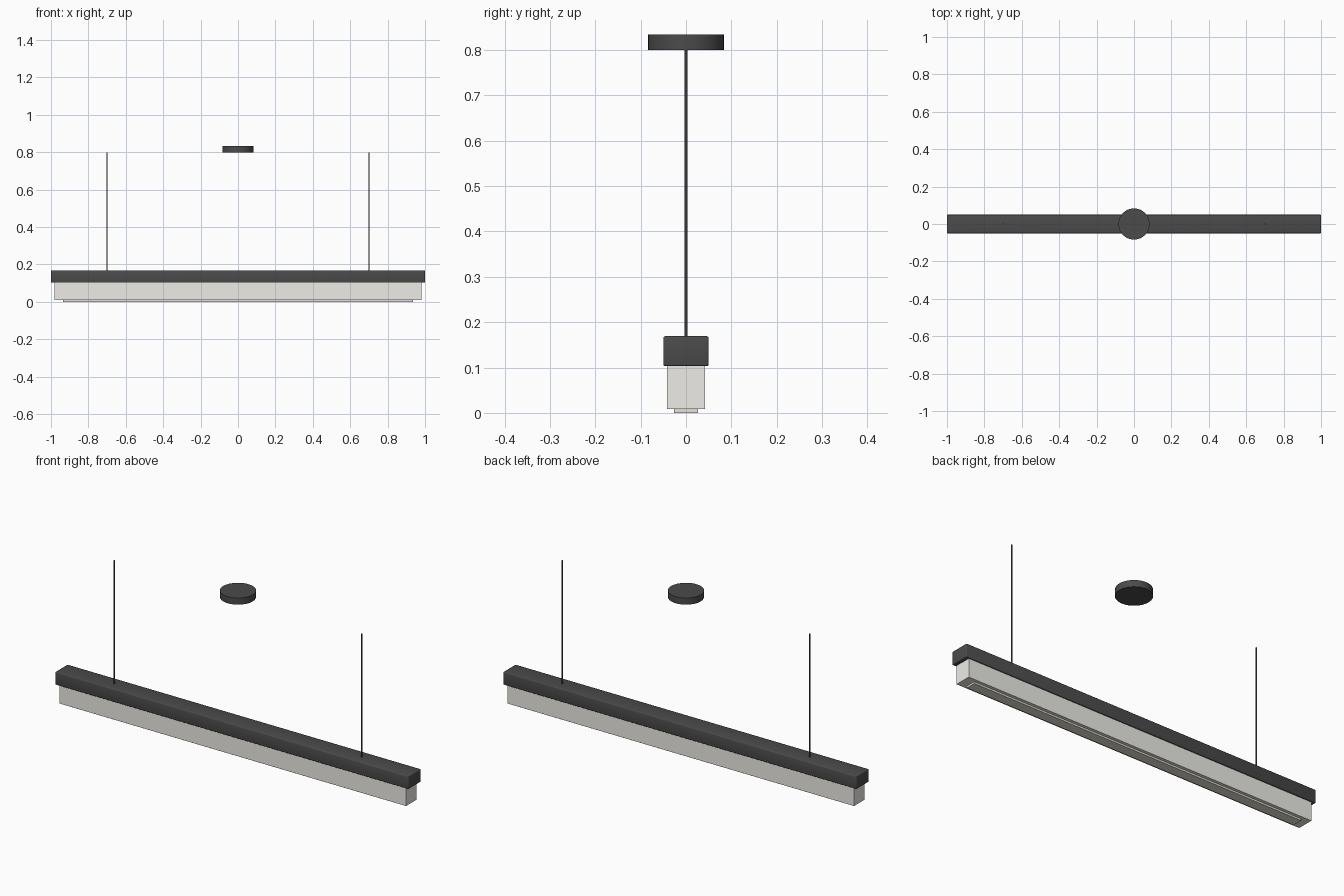
import bpy

if "Cube" in bpy.data.objects:
    bpy.data.objects.remove(bpy.data.objects["Cube"])


def material(name, color):
    m = bpy.data.materials.new(name)
    m.diffuse_color = color
    m.use_nodes = True
    m.node_tree.nodes["Principled BSDF"].inputs["Base Color"].default_value = m.diffuse_color
    return m


DARK = material("dark_metal", (0.07, 0.07, 0.07, 1))
FROST = material("frosted_diffuser", (0.85, 0.84, 0.80, 1))
WARM = material("warm_strip", (0.80, 0.76, 0.66, 1))


def finish(name, mat, bevel):
    ob = bpy.context.object
    ob.name = name
    ob.data.materials.append(mat)
    bpy.ops.object.transform_apply(location=False, rotation=False, scale=True)
    if bevel:
        b = ob.modifiers.new("edge_bevel", 'BEVEL')
        b.width = bevel
        b.segments = 3
        b.limit_method = 'ANGLE'
        bpy.ops.object.modifier_apply(modifier=b.name)
        bpy.ops.object.shade_smooth_by_angle()
    return ob


def box(name, half_x, half_y, z0, z1, mat, bevel=0):
    bpy.ops.mesh.primitive_cube_add(size=1, location=(0, 0, (z0 + z1) / 2))
    bpy.context.object.scale = (2 * half_x, 2 * half_y, z1 - z0)
    return finish(name, mat, bevel)


def cylinder(name, x, radius, z0, z1, sides, mat):
    bpy.ops.mesh.primitive_cylinder_add(vertices=sides, radius=radius, depth=z1 - z0,
                                        location=(x, 0, (z0 + z1) / 2))
    ob = finish(name, mat, 0)
    bpy.ops.object.shade_smooth_by_angle()
    return ob


# Linear light body: metal housing, frosted diffuser, bottom strip
box("housing", 1.0, 0.05, 0.103, 0.169, DARK, 0.004)
box("diffuser", 0.98, 0.0415, 0.009, 0.106, FROST)
box("light_strip", 0.935, 0.026, 0.0, 0.012, WARM)

# Suspension cables
for side, x in (("left", -0.7), ("right", 0.7)):
    cylinder("cable_" + side, x, 0.003, 0.165, 0.80, 12, DARK)

# Round ceiling canopy
cylinder("ceiling_canopy", 0, 0.0835, 0.80, 0.834, 48, DARK)
